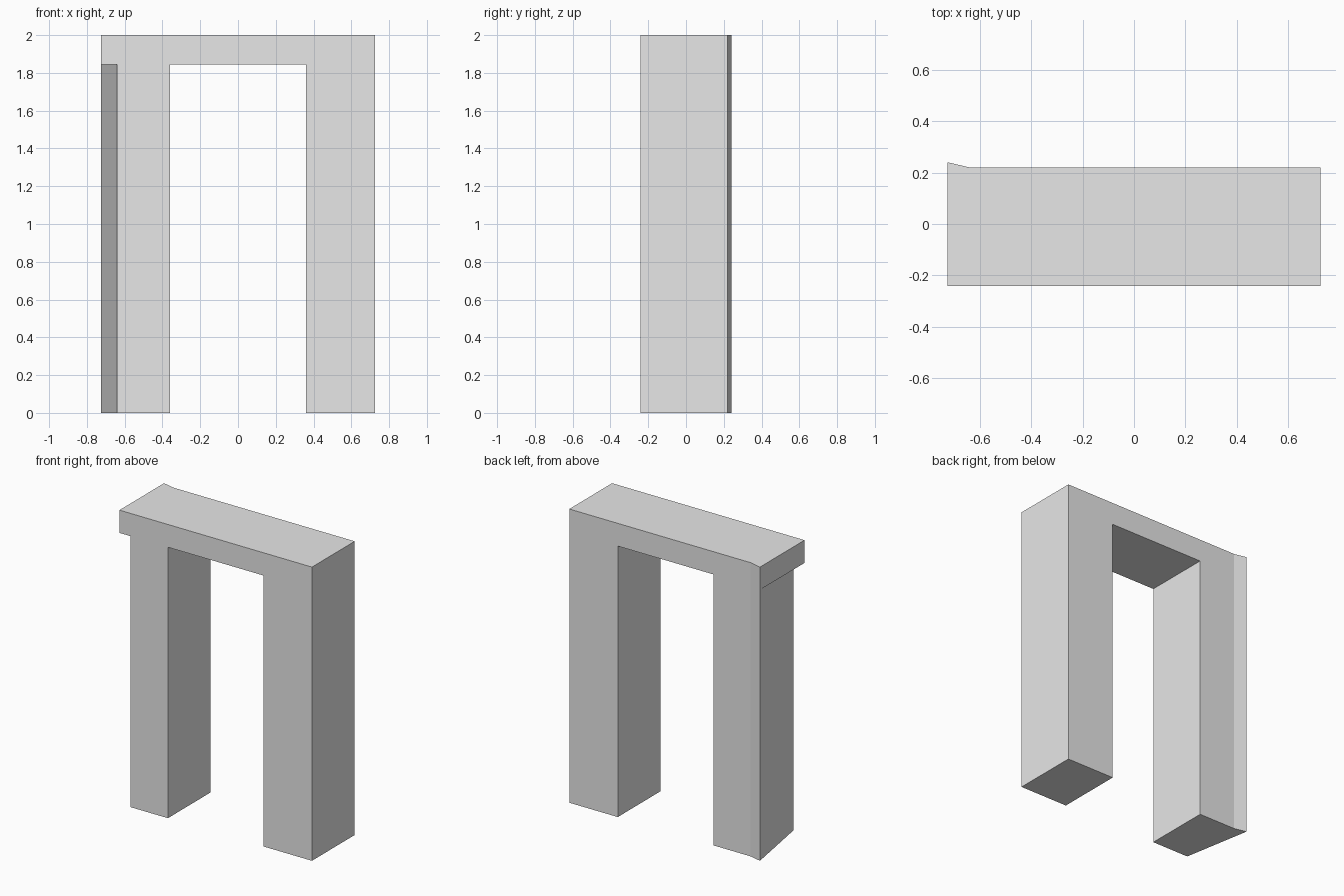
import bpy
import bmesh

if "Cube" in bpy.data.objects:
    bpy.data.objects.remove(bpy.data.objects["Cube"], do_unlink=True)

# Plain grey for the whole arch
grey = bpy.data.materials.new("light_grey")
grey.use_nodes = True
grey.diffuse_color = (0.8, 0.8, 0.8, 1)
grey.node_tree.nodes["Principled BSDF"].inputs["Base Color"].default_value = (0.8, 0.8, 0.8, 1)

W, INNER = 0.725, 0.36      # half width, half opening
FRONT, BACK = -0.24, 0.22
FLARE_X, FLARE_Y = -0.64, 0.24
SPRING, TOP = 1.845, 2.0    # lintel underside and top


def prism(name, outline, z0, z1):
    """Extrude a counter-clockwise plan outline from z0 to z1."""
    bm = bmesh.new()
    base = bm.faces.new([bm.verts.new((x, y, z0)) for x, y in outline])
    top = bmesh.ops.extrude_face_region(bm, geom=[base], use_keep_orig=True)["geom"]
    verts = [g for g in top if isinstance(g, bmesh.types.BMVert)]
    bmesh.ops.translate(bm, verts=verts, vec=(0, 0, z1 - z0))
    bmesh.ops.recalc_face_normals(bm, faces=bm.faces)
    mesh = bpy.data.meshes.new(name)
    bm.to_mesh(mesh)
    bm.free()
    mesh.materials.append(grey)
    obj = bpy.data.objects.new(name, mesh)
    bpy.context.collection.objects.link(obj)
    return obj


# Square left pillar
prism("left_pillar", [(INNER, FRONT), (W, FRONT), (W, BACK), (INNER, BACK)], 0, SPRING)

# Right pillar with slanted outer side and flared back corner
prism("right_pillar", [(FLARE_X, FRONT), (-INNER, FRONT), (-INNER, BACK),
                       (FLARE_X, BACK), (-W, FLARE_Y)], 0, SPRING)

# Lintel across the full width, following the back flare
prism("lintel", [(-W, FRONT), (W, FRONT), (W, BACK),
                 (FLARE_X, BACK), (-W, FLARE_Y)], SPRING, TOP)
